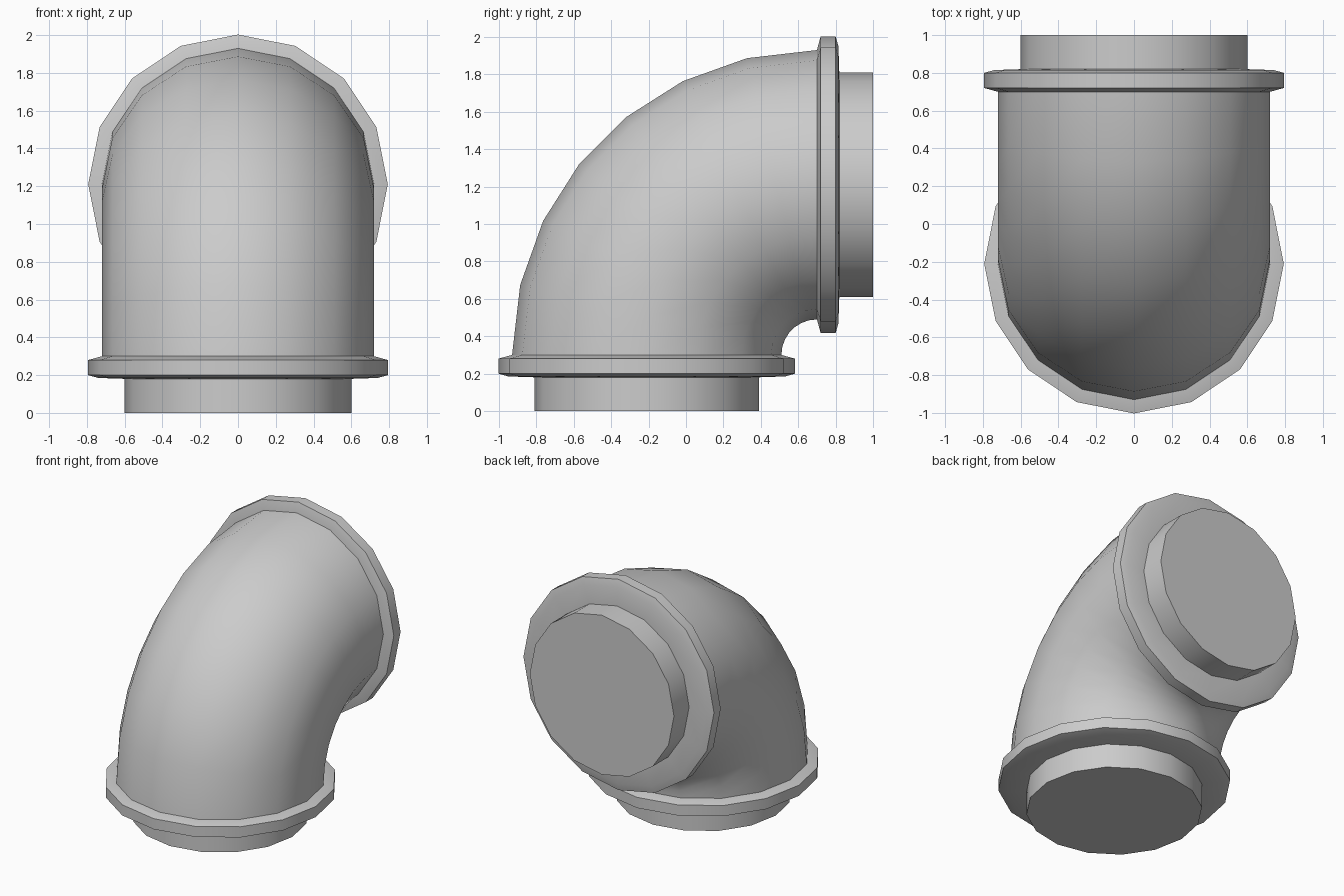
import bpy, bmesh
from math import sin, cos, pi, atan2, radians
from mathutils import Vector

if "Cube" in bpy.data.objects:
    bpy.data.objects.remove(bpy.data.objects["Cube"])

SIDES = 16
BEND_C = Vector((0, 0.70, 0.30))   # centre of the bend
BEND_R = 0.91


def station(angle, offset, radius):
    """Ring of points around the pipe axis at a bend angle, pushed along the axis."""
    radial = Vector((0, -cos(angle), sin(angle)))
    along = Vector((0, sin(angle), cos(angle)))
    centre = BEND_C + radial * BEND_R + along * offset
    return [centre + Vector((1, 0, 0)) * radius * sin(2 * pi * i / SIDES)
            + radial * radius * cos(2 * pi * i / SIDES) for i in range(SIDES)]


def loft(name, rings):
    bm = bmesh.new()
    loops = [[bm.verts.new(p) for p in ring] for ring in rings]
    for a, b in zip(loops, loops[1:]):
        for i in range(SIDES):
            j = (i + 1) % SIDES
            bm.faces.new((a[i], a[j], b[j], b[i]))
    bm.faces.new(loops[0])
    bm.faces.new(loops[-1])
    bmesh.ops.recalc_face_normals(bm, faces=bm.faces)
    mesh = bpy.data.meshes.new(name)
    bm.to_mesh(mesh)
    bm.free()
    ob = bpy.data.objects.new(name, mesh)
    bpy.context.collection.objects.link(ob)
    bpy.ops.object.select_all(action='DESELECT')
    ob.select_set(True)
    bpy.context.view_layer.objects.active = ob
    bpy.ops.object.shade_smooth_by_angle(angle=radians(30))
    return ob


def curve_angle(t):
    """Angle along a quarter circle drawn as a Bezier curve."""
    s, k = 1 - t, 0.5523
    return atan2(3*s*s*t*k + 3*s*t*t + t**3, s**3 + 3*s*s*t + 3*s*t*t*k)


# Bent pipe
loft("elbow", [station(curve_angle(i / 7), 0, 0.72) for i in range(8)])

# Flange and connector at each end: (distance out from bend end, radius)
flange = [(0, 0.72), (0.02, 0.793), (0.10, 0.793), (0.115, 0.74), (0.12, 0.59)]
connector = [(0.11, 0.60), (0.30, 0.60)]
for end, angle, sign in (("lower", 0, -1), ("upper", pi / 2, 1)):
    for part, profile in (("flange", flange), ("connector", connector)):
        loft(f"{end}_{part}", [station(angle, sign * d, r) for d, r in profile])
